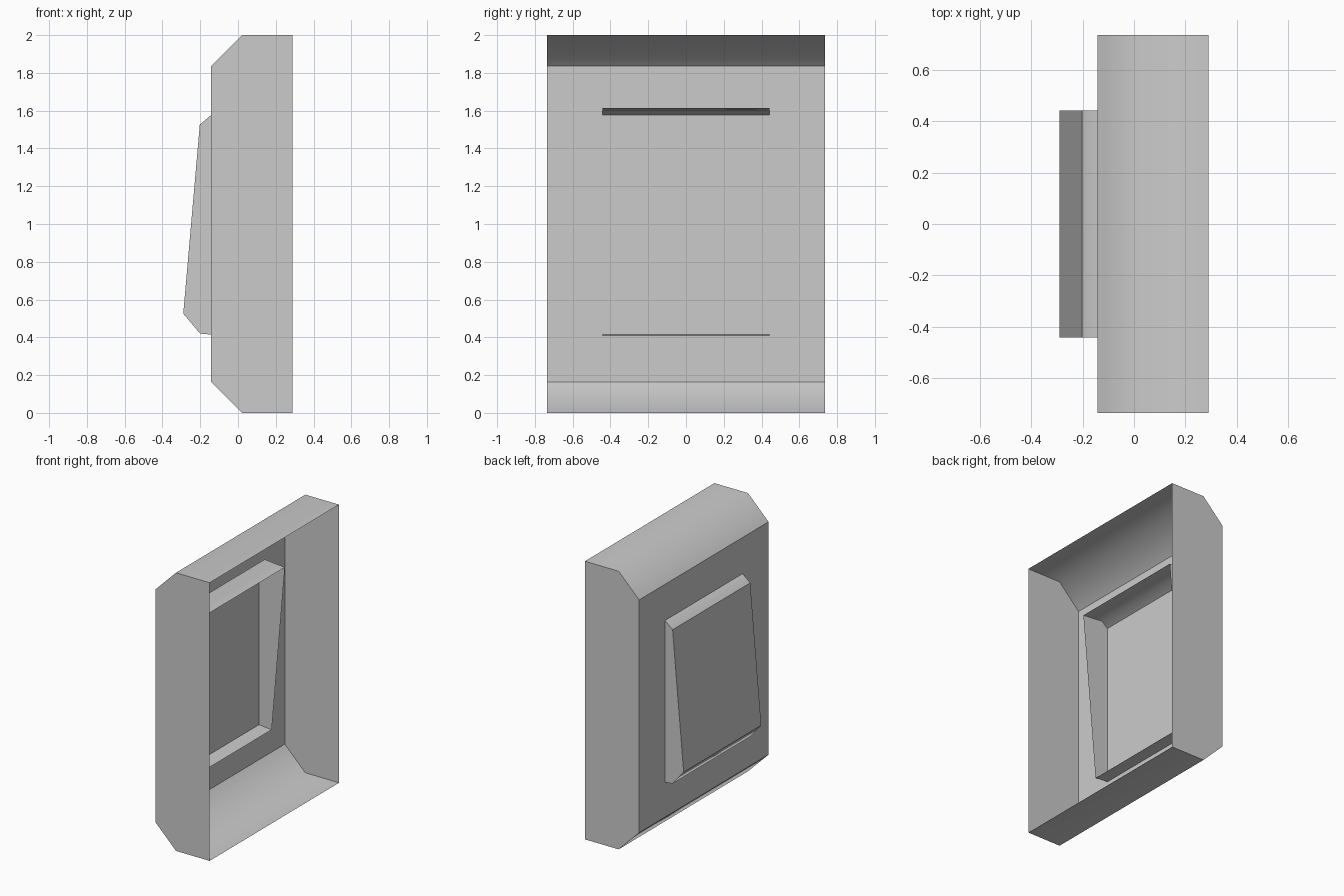
import bpy, bmesh, math

if "Cube" in bpy.data.objects:
    bpy.data.objects.remove(bpy.data.objects["Cube"])


def open_tray(name, scale, location, tilt):
    """Chamfered tray, front towards -x, open at +x; local origin at the middle of its front face."""
    d, h, w, c = 0.431 * scale, 1.0 * scale, 0.735 * scale, 0.163 * scale
    profile = [(d, -h), (c, -h), (0, -h + c), (0, h - c), (c, h), (d, h)]
    bm = bmesh.new()
    near = [bm.verts.new((x, -w, z)) for x, z in profile]
    far = [bm.verts.new((x, w, z)) for x, z in profile]
    # Front, chamfers, top and bottom
    for i in range(len(profile) - 1):
        bm.faces.new((near[i], near[i + 1], far[i + 1], far[i]))
    # Side walls
    bm.faces.new(near)
    bm.faces.new(far)
    # Point every face outwards
    bm.normal_update()
    for f in bm.faces:
        out = f.calc_center_median()
        out.x -= d / 2
        if f.normal.dot(out) < 0:
            f.normal_flip()
    # Only the chamfer to top/bottom edges are smooth
    for f in bm.faces:
        f.smooth = True
    for e in bm.edges:
        e.smooth = False
    for i in (1, 4):
        bm.edges.get((near[i], far[i])).smooth = True
    mesh = bpy.data.meshes.new(name)
    bm.to_mesh(mesh)
    bm.free()
    obj = bpy.data.objects.new(name, mesh)
    obj.location = location
    obj.rotation_euler = (0, math.radians(tilt), 0)
    bpy.context.collection.objects.link(obj)
    return obj


# Wall plate
open_tray("switch_plate", 1.0, (-0.142, 0, 1.0), 0)
# Tilted rocker pushed through the plate
open_tray("rocker_button", 0.6, (-0.246, 0, 1.026), 5)
